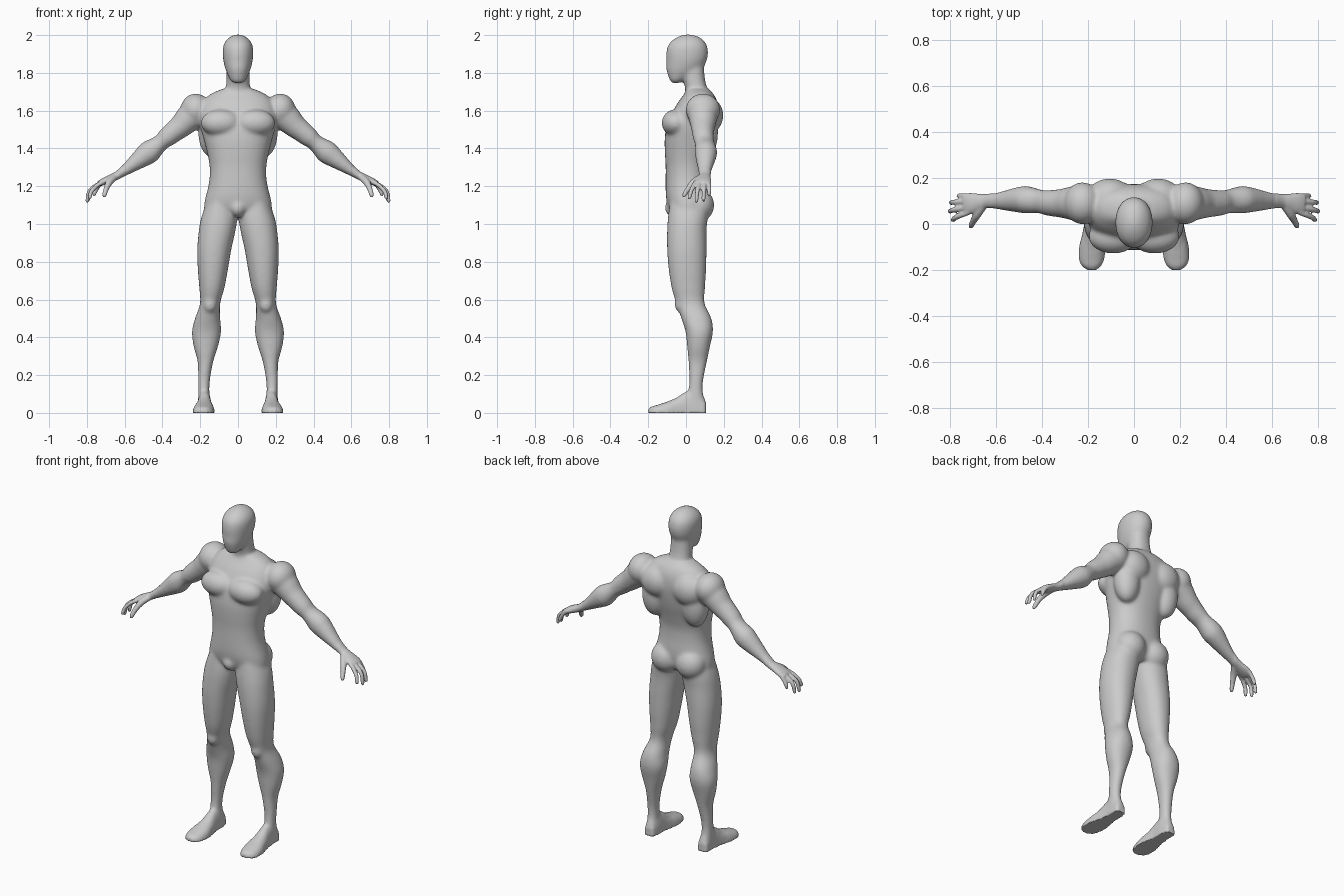
import bpy, bmesh
from math import cos, sin, pi, copysign
from mathutils import Vector, Matrix

bm = bmesh.new()
X, Y, Z = Vector((1, 0, 0)), Vector((0, 1, 0)), Vector((0, 0, 1))
SEG, SUB = 32, 5


def spline(rows):
    """Catmull-Rom interpolation of all columns of a station table."""
    rows = [Vector(r) for r in rows]
    out = []
    for i in range(len(rows) - 1):
        p0, p1, p2, p3 = rows[max(i - 1, 0)], rows[i], rows[i + 1], rows[min(i + 2, len(rows) - 1)]
        for k in range(SUB):
            t = k / SUB
            out.append(p1 + (p2 - p0) * (t / 2) + (p0 * 2 - p1 * 5 + p2 * 4 - p3) * (t * t / 2)
                       + (p1 * 3 - p0 - p2 * 3 + p3) * (t ** 3 / 2))
    return out + [rows[-1]]


def skin(rings, sides):
    """Skin (centre, u, v) rings into a closed tube, once per side."""
    for s in sides:
        loops = []
        for c, u, v, n in rings:
            loop = []
            for k in range(SEG):
                a = 2 * pi * k / SEG
                p = c + u * copysign(abs(cos(a)) ** (2 / n), cos(a)) + v * copysign(abs(sin(a)) ** (2 / n), sin(a))
                loop.append(bm.verts.new((p.x * s, p.y, max(p.z, 0))))
            loops.append(loop)
        for a, b in zip(loops, loops[1:]):
            for k in range(SEG):
                j = (k + 1) % SEG
                bm.faces.new((a[k], a[j], b[j], b[k]))
        bm.faces.new(loops[0])
        bm.faces.new(loops[-1])


def stack(rows, sides=(1,), n=2.25):
    """Horizontal sections: z, x min, x max, y min, y max."""
    skin([(Vector(((a + b) / 2, (c + d) / 2, z)), X * (b - a) / 2, Y * (d - c) / 2, n)
          for z, a, b, c, d in spline(rows)], sides)


def tube(rows, sides=(1, -1), n=2.0):
    """Sections across a path: x, y, z, half width, half thickness."""
    rows = spline(rows)
    rings = []
    for i, r in enumerate(rows):
        t = (rows[min(i + 1, len(rows) - 1)].copy() - rows[max(i - 1, 0)])
        t = Vector(t[:3]).normalized()
        u = (Y - t * t.y).normalized()
        rings.append((Vector(r[:3]), u * r[3], t.cross(u) * r[4], n))
    skin(rings, sides)


def muscle(c, r, sides=(1, -1)):
    for s in sides:
        m = Matrix.Translation((c[0] * s, c[1], c[2])) @ Matrix.Diagonal((*r, 1))
        bmesh.ops.create_uvsphere(bm, u_segments=32, v_segments=20, radius=1, matrix=m)


# torso: z, half width, front, back
torso = [(1.04, .14, -.06, .09), (1.08, .178, -.09, .115), (1.13, .175, -.104, .122), (1.18, .162, -.108, .122),
         (1.24, .151, -.108, .117), (1.31, .151, -.108, .118), (1.38, .164, -.112, .134), (1.45, .182, -.113, .154),
         (1.52, .20, -.103, .168), (1.58, .205, -.078, .174), (1.64, .19, -.045, .168), (1.685, .15, -.012, .148),
         (1.715, .085, .005, .12)]
stack([(z, -w, w, f, b) for z, w, f, b in torso])

# neck
stack([(z, -w, w, f, b) for z, w, f, b in
       [(1.62, .085, -.03, .14), (1.70, .067, -.004, .118), (1.76, .062, -.015, .102), (1.83, .06, -.03, .095)]])

# head
head = [(1.745, .022, -.075, -.035), (1.76, .04, -.086, -.01), (1.79, .055, -.097, .04), (1.82, .067, -.105, .085),
        (1.86, .077, -.104, .108), (1.90, .081, -.105, .117), (1.94, .079, -.098, .113), (1.97, .065, -.076, .096),
        (1.992, .04, -.042, .066), (2.003, .015, -.01, .03)]
stack([(z, -w, w, f, b) for z, w, f, b in head], n=2.1)

# legs
stack([(1.12, .02, .163, -.085, .11), (1.04, .004, .193, -.095, .115), (.97, .012, .207, -.10, .109),
       (.865, .035, .216, -.10, .109), (.76, .053, .213, -.092, .107), (.66, .072, .205, -.076, .101),
       (.58, .094, .201, -.052, .099), (.50, .094, .228, -.025, .135), (.43, .089, .244, -.003, .143),
       (.35, .106, .235, .006, .127), (.27, .131, .214, .013, .111), (.18, .147, .212, .017, .093),
       (.12, .151, .211, .013, .089), (.06, .147, .212, 0, .10), (.01, .14, .214, 0, .10)], (1, -1), 2.15)

# feet: y, x min, x max, height
feet = [(.107, .16, .195, .05), (.095, .147, .21, .085), (.05, .14, .213, .12), (0, .139, .216, .115),
        (-.05, .131, .226, .082), (-.10, .124, .238, .06), (-.15, .129, .239, .043), (-.182, .143, .226, .033),
        (-.20, .165, .20, .02)]
skin([(Vector(((a + b) / 2, y, 0)), X * (b - a) / 2, Z * h, 2.4) for y, a, b, h in spline(feet)], (1, -1))

# arms and palms
tube([(.17, .09, 1.60, .07, .07), (.24, .09, 1.575, .078, .078), (.30, .09, 1.52, .066, .064),
      (.335, .09, 1.493, .06, .058), (.375, .092, 1.46, .056, .053), (.41, .098, 1.43, .052, .045),
      (.465, .105, 1.385, .06, .061), (.50, .105, 1.358, .056, .056), (.55, .102, 1.32, .046, .042),
      (.60, .10, 1.283, .036, .029), (.64, .10, 1.257, .031, .022), (.67, .096, 1.243, .036, .021),
      (.71, .09, 1.225, .046, .019), (.738, .086, 1.212, .043, .014)])

# fingers: base y, tip x, tip y, tip z
for by, tx, ty, tz in [(.122, .765, .122, 1.148), (.099, .798, .093, 1.118), (.075, .803, .055, 1.113),
                       (.052, .79, .018, 1.130)]:
    dx, dy = tx - .715, ty - by
    tube([(.715, by, 1.222, .012, .012), (.715 + dx * .45, by + dy * .4, 1.202, .0115, .0115),
          (.715 + dx * .82, by + dy * .75, 1.172, .0115, .0115), (tx - .005, ty, tz + .012, .0105, .0105),
          (tx, ty, tz, .006, .006)])

# thumbs
tube([(.65, .085, 1.25, .018, .018), (.68, .042, 1.222, .018, .018), (.698, .01, 1.185, .014, .014),
      (.707, -.008, 1.155, .012, .012), (.71, -.013, 1.14, .006, .006)])

# muscle masses: chest, shoulder, shoulder blade, flank, buttock, kneecap
for c, r in [((.09, -.055, 1.535), (.108, .074, .072)), ((.224, .09, 1.605), (.08, .092, .086)),
             ((.105, .118, 1.575), (.10, .08, .095)), ((.135, .10, 1.48), (.075, .07, .13)),
             ((.082, .068, 1.10), (.088, .082, .088)), ((.148, -.03, .575), (.036, .031, .045))]:
    muscle(c, r)
muscle((0, -.06, 1.085), (.045, .053, .05), (1,))

# fuse everything into one skin
bmesh.ops.recalc_face_normals(bm, faces=bm.faces)
mesh = bpy.data.meshes.new("body")
bm.to_mesh(mesh)
bm.free()
body = bpy.data.objects.new("body", mesh)
bpy.context.collection.objects.link(body)
mod = body.modifiers.new("fuse", 'REMESH')
mod.mode = 'VOXEL'
mod.voxel_size = .0055
fused = bpy.data.meshes.new_from_object(body.evaluated_get(bpy.context.evaluated_depsgraph_get()))
body.modifiers.clear()
body.data = fused

# soften the joins, keeping hands and soles crisp
bm = bmesh.new()
bm.from_mesh(fused)
for count, reach, floor in [(22, .62, .05), (3, 1, .012)]:
    verts = [v for v in bm.verts if abs(v.co.x) < reach and v.co.z > floor]
    for _ in range(count):
        bmesh.ops.smooth_vert(bm, verts=verts, factor=.5, use_axis_x=True, use_axis_y=True, use_axis_z=True)
for f in bm.faces:
    f.smooth = True
bm.to_mesh(fused)
bm.free()
